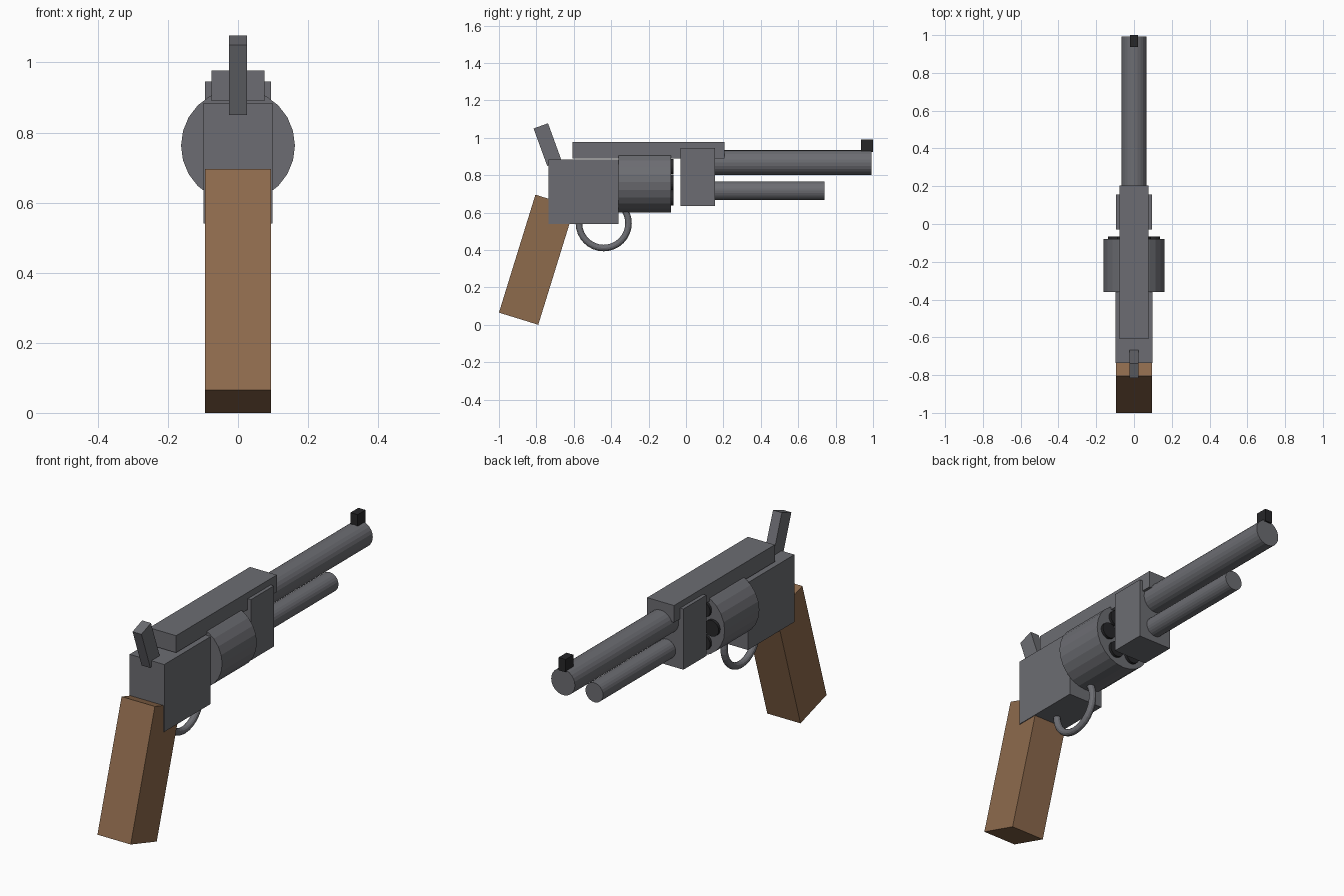
import bpy
import math

if "Cube" in bpy.data.objects:
    bpy.data.objects.remove(bpy.data.objects["Cube"])


def material(name, rgb):
    m = bpy.data.materials.new(name)
    m.diffuse_color = (*rgb, 1.0)
    m.use_nodes = True
    m.node_tree.nodes["Principled BSDF"].inputs["Base Color"].default_value = m.diffuse_color
    return m


STEEL = material("steel grey", (0.15, 0.152, 0.168))
WOOD = material("wood brown", (0.27, 0.145, 0.073))
BLACK = material("dark metal", (0.02, 0.02, 0.022))


def finish(name, mat):
    ob = bpy.context.object
    ob.name = name
    ob.data.materials.append(mat)
    return ob


def box(name, size, center, mat, tilt=0.0):
    """Box with full size, tilted about the x axis."""
    bpy.ops.mesh.primitive_cube_add(size=1, location=center, rotation=(tilt, 0, 0))
    ob = finish(name, mat)
    ob.scale = size
    return ob


def block(name, half_x, y0, y1, z0, z1, mat):
    """Upright box given by its side-view extents."""
    return box(name, (2 * half_x, y1 - y0, z1 - z0),
               (0, (y0 + y1) / 2, (z0 + z1) / 2), mat)


def rod(name, radius, y0, y1, z, mat, x=0.0, sides=24):
    """Cylinder lying along y."""
    bpy.ops.mesh.primitive_cylinder_add(
        vertices=sides, radius=radius, depth=y1 - y0,
        location=(x, (y0 + y1) / 2, z), rotation=(math.pi / 2, 0, 0))
    return finish(name, mat)


# Body
block("frame", 0.098, -0.735, -0.36, 0.54, 0.884, STEEL)
block("top_strap", 0.076, -0.608, 0.205, 0.89, 0.977, STEEL)
block("barrel_block", 0.094, -0.03, 0.155, 0.635, 0.945, STEEL)

# Barrel, under-barrel tube and front sight
rod("barrel", 0.067, 0.10, 0.992, 0.867, STEEL)
rod("under_tube", 0.0495, 0.10, 0.74, 0.717, STEEL)
block("front_sight", 0.02, 0.936, 1.0, 0.925, 0.99, BLACK)

# Revolving drum with six chambers on its front face
DRUM_Z = 0.7625
rod("drum", 0.1625, -0.36, -0.08, DRUM_Z, STEEL)
for i in range(6):
    a = i * math.pi / 3
    rod(f"chamber_{i + 1}", 0.041, -0.12, -0.066,
        DRUM_Z + 0.097 * math.sin(a), BLACK, x=0.097 * math.cos(a))

# Hammer and grip
box("hammer", (0.05, 0.082, 0.213), (0, -0.74, 0.9635), STEEL, math.radians(20))
box("grip", (0.188, 0.22, 0.66), (0, -0.7975, 0.348), WOOD, -0.3)

# Trigger guard ring
bpy.ops.mesh.primitive_torus_add(
    location=(0, -0.44, 0.543), rotation=(0, math.pi / 2, 0),
    major_radius=0.1325, minor_radius=0.0175, major_segments=32, minor_segments=12)
finish("trigger_guard", STEEL)
